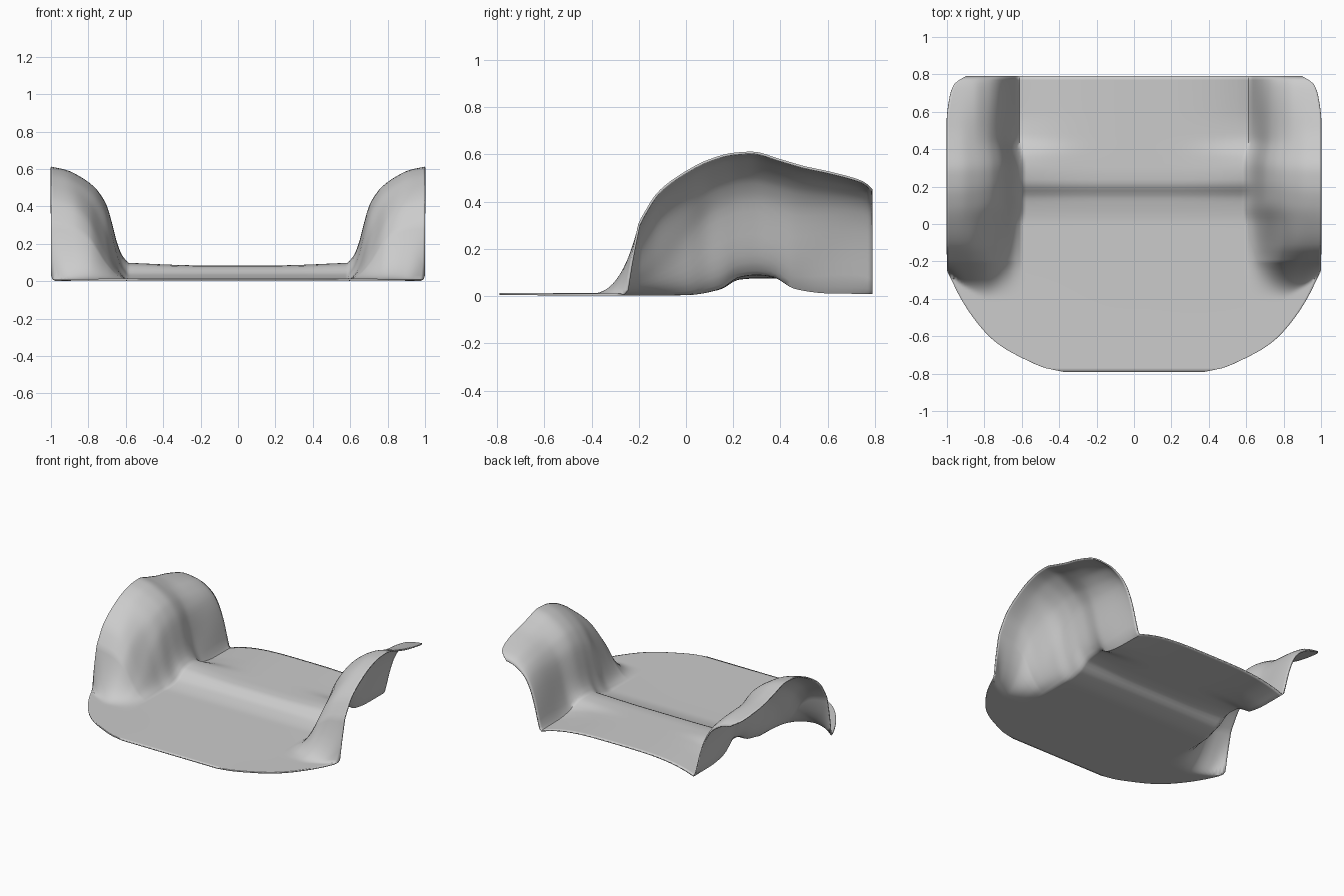
import bpy, math

if "Cube" in bpy.data.objects:
    bpy.data.objects.remove(bpy.data.objects["Cube"])


def curve(pts, t):
    """Smooth monotone interpolation through (t, value) points."""
    if t <= pts[0][0]:
        return pts[0][1]
    if t >= pts[-1][0]:
        return pts[-1][1]
    sl = [(b[1] - a[1]) / (b[0] - a[0]) for a, b in zip(pts, pts[1:])]

    def tangent(i):
        if i == 0:
            return sl[0]
        if i == len(sl):
            return sl[-1]
        p, q = sl[i - 1], sl[i]
        return 2 * p * q / (p + q) if p * q > 0 else 0.0

    i = next(k for k in range(len(sl)) if t <= pts[k + 1][0])
    h = pts[i + 1][0] - pts[i][0]
    f = (t - pts[i][0]) / h
    return ((2*f**3 - 3*f**2 + 1) * pts[i][1] + (f**3 - 2*f**2 + f) * h * tangent(i)
            + (3*f**2 - 2*f**3) * pts[i + 1][1] + (f**3 - f**2) * h * tangent(i + 1))


def step(a, b, t):
    f = min(1, max(0, (t - a) / (b - a)))
    return f * f * (3 - 2 * f)


# plan outline: half width along y
WIDTH = [(-.79, .38), (-.775, .46), (-.725, .58), (-.66, .7), (-.6, .775), (-.5, .86),
         (-.4, .925), (-.3, .975), (-.24, 1), (.55, 1), (.68, .985), (.75, .96), (.79, .9)]
# floor height: the step stays high along the middle, drops again beside the arches
MIDDLE = [(-.79, .014), (-.3, .013), (0, .014), (.14, .036), (.22, .078), (.3, .084), (.79, .084)]
SIDE = [(-.79, .014), (-.3, .011), (0, .013), (.14, .036), (.22, .08), (.3, .09),
        (.37, .083), (.47, .036), (.6, .018), (.79, .015)]
# crest of the arches
CREST = [(-.2, .315), (-.12, .44), (0, .53), (.1, .58), (.2, .607), (.28, .612),
         (.4, .58), (.5, .551), (.6, .53), (.7, .507), (.76, .488), (.79, .465)]
# foot of the arch wall, and wall sections at front / middle / rear
FOOT = [(-.2, .6), (0, .6), (.1, .587), (.3, .587), (.45, .615), (.79, .62)]
FRONT = [(0, 0), (.12, .08), (.25, .26), (.5, .74), (.7, .91), (1, 1)]
MID = [(0, 0), (.08, .08), (.145, .21), (.205, .4), (.275, .59), (.35, .7), (.44, .79),
       (.63, .9), (.8, .965), (1, 1)]
REAR = [(0, 0), (.06, .2), (.12, .4), (.21, .62), (.31, .77), (.42, .86), (.62, .95), (1, 1)]
# where the front of the arch starts to rise, and how sharply
START = [(.6, -.4), (.78, -.4), (.9, -.34), (1, -.25)]
POWER = [(.6, 2.4), (.8, 2.1), (.9, 1.6), (.96, 1.1), (1, .75)]


def height(x, y):
    foot = curve(FOOT, y)
    u = min(1, max(0, (x - foot) / (1 - foot)))
    a, b = step(-.2, .15, y), step(.3, .75, y)
    p = (curve(FRONT, u) * (1 - a) + curve(MID, u) * a) * (1 - b) + curve(REAR, u) * b
    if y < -.2:
        y0 = curve(START, x)
        p *= max(0, (y - y0) / (-.2 - y0)) ** curve(POWER, x)
    k = min(1, x / foot) ** 3.5
    base = curve(MIDDLE, y) * (1 - k) + curve(SIDE, y) * k
    base += .008 * step(.2, .6, x) * step(.1, .25, y) * (1 - step(.35, .45, y))
    return base * (1 - p) + curve(CREST, y) * p


# grid spacing: fine over the walls and the arch fronts
half = [i * .55 / 11 for i in range(11)] + [.55 + i * .0125 for i in range(37)]
cols = [-s for s in reversed(half[1:])] + half
rows = ([-.79 + i * .39 / 20 for i in range(20)] + [-.4 + i * .015 for i in range(10)]
        + [-.25 + i * .006 for i in range(9)] + [-.19 + i * .98 / 48 for i in range(49)])

verts = []
for y in rows:
    w = curve(WIDTH, y)
    for s in cols:
        # only the outer columns are pulled in at the rear corners
        x = abs(s) * w if y < 0 else abs(s) - (1 - w) * step(.6, 1, abs(s))
        verts.append((math.copysign(x, s), y, height(x, y)))
n = len(cols)
faces = [(j*n + i, j*n + i + 1, (j+1)*n + i + 1, (j+1)*n + i)
         for j in range(len(rows) - 1) for i in range(n - 1)]

# thin floor pan with two raised side arches
mesh = bpy.data.meshes.new("floor_pan")
mesh.from_pydata(verts, [], faces)
pan = bpy.data.objects.new("floor_pan", mesh)
bpy.context.collection.objects.link(pan)
solid = pan.modifiers.new("thickness", 'SOLIDIFY')
solid.thickness = .009
solid.offset = -1

bpy.context.view_layer.objects.active = pan
pan.select_set(True)
bpy.ops.object.shade_smooth_by_angle(angle=math.radians(50))
